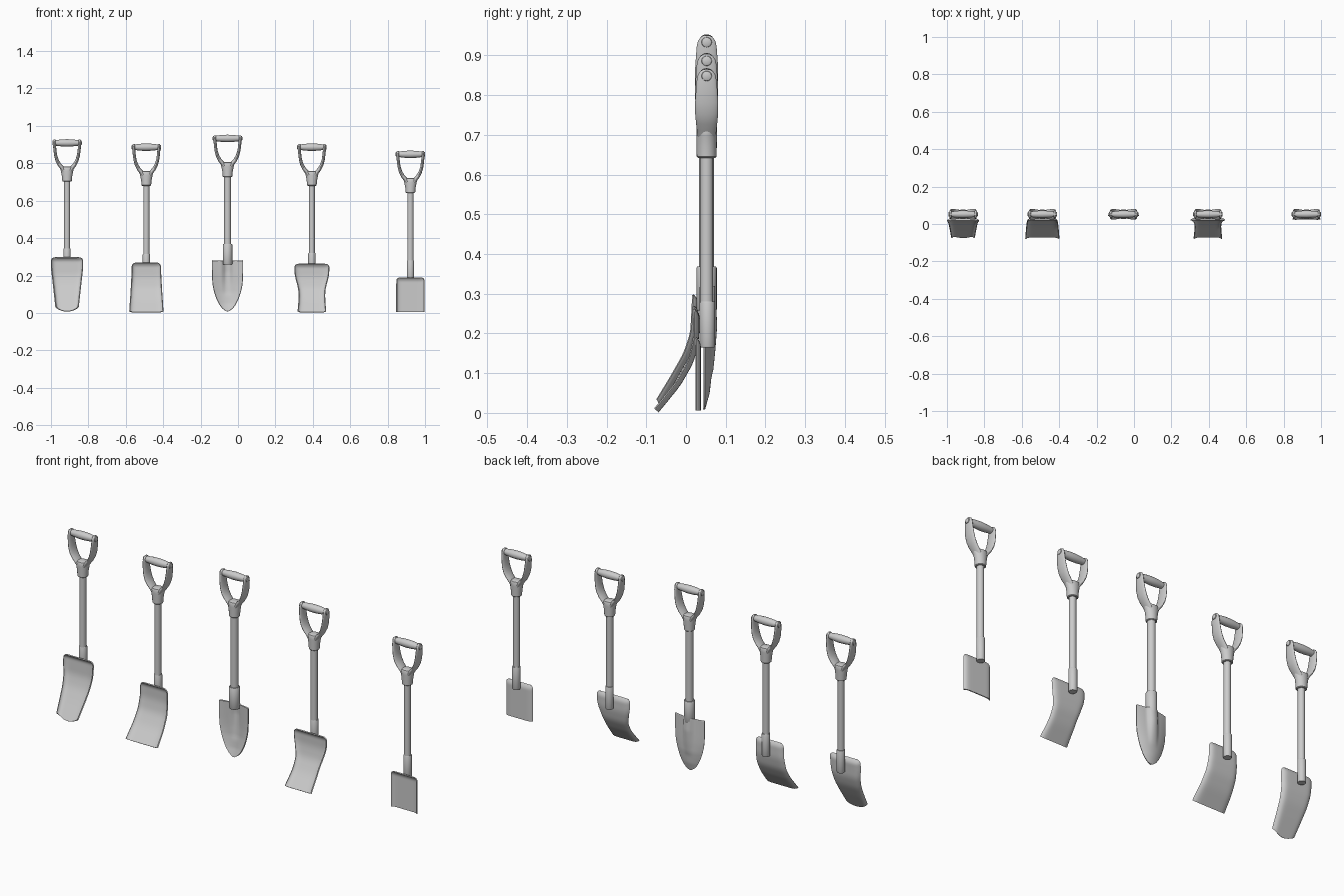
import bpy, bmesh, math
from mathutils import Vector

if "Cube" in bpy.data.objects:
    bpy.data.objects.remove(bpy.data.objects["Cube"])

SHAFT_Y = 0.052


def finish(name, bm, thickness=0.0):
    bmesh.ops.recalc_face_normals(bm, faces=bm.faces[:])
    me = bpy.data.meshes.new(name)
    bm.to_mesh(me)
    bm.free()
    ob = bpy.data.objects.new(name, me)
    bpy.context.collection.objects.link(ob)
    bpy.ops.object.select_all(action='DESELECT')
    ob.select_set(True)
    bpy.context.view_layer.objects.active = ob
    if thickness:
        mod = ob.modifiers.new("Thickness", 'SOLIDIFY')
        mod.thickness = thickness
        mod.offset = 0
        bpy.ops.object.modifier_apply(modifier=mod.name)
    bpy.ops.object.shade_smooth_by_angle(angle=math.radians(40))
    return ob


def loft(bm, rings, sides=24):
    """Skin elliptical rings given as (centre, half-axis a, half-axis b)."""
    loops = []
    for c, a, b in rings:
        c, a, b = Vector(c), Vector(a), Vector(b)
        loops.append([bm.verts.new(c + a * math.cos(2 * math.pi * i / sides)
                                   + b * math.sin(2 * math.pi * i / sides)) for i in range(sides)])
    for p, q in zip(loops, loops[1:]):
        for i in range(sides):
            j = (i + 1) % sides
            bm.faces.new((p[i], p[j], q[j], q[i]))
    bm.faces.new(loops[0])
    bm.faces.new(loops[-1])


def upright(name, x, y, profile):
    """Vertical turned part; profile entries are (z, half x, half y)."""
    bm = bmesh.new()
    loft(bm, [((x, y, z), (a, 0, 0), (0, b, 0)) for z, a, b in profile])
    return finish(name, bm)


def d_handle(label, x, z0):
    # collar gripping the shaft
    upright(label + "_handle_collar", x, SHAFT_Y, [(z0 + h, a, b) for h, a, b in (
        (0, .022, .022), (.003, .0255, .025), (.03, .028, .0255), (.055, .033, .026),
        (.07, .037, .026), (.077, .034, .023), (.08, .025, .017))])
    # two flattened arms: (offset, height, half thickness, half width)
    path = [(.016, .055, .011, .023), (.027, .073, .011, .025), (.041, .09, .010, .027),
            (.053, .112, .009, .029), (.061, .14, .008, .029), (.065, .17, .008, .027),
            (.067, .195, .008, .025), (.067, .209, .008, .022), (.067, .218, .0075, .016),
            (.067, .223, .005, .008)]
    bm = bmesh.new()
    for s in (-1, 1):
        rings = []
        for i, (px, pz, th, wd) in enumerate(path):
            a, b = path[max(i - 1, 0)], path[min(i + 1, len(path) - 1)]
            t = Vector((b[0] - a[0], 0, b[1] - a[1])).normalized()
            rings.append(((x + s * px, SHAFT_Y, z0 + pz), (s * t.z * th, 0, -t.x * th), (0, wd, 0)))
        loft(bm, rings)
    finish(label + "_handle_arms", bm)
    # barrel-shaped grip
    bm = bmesh.new()
    prof = [(-.079, .008), (-.077, .012), (-.07, .014), (-.055, .0155), (-.03, .0185), (0, .02)]
    prof += [(-h, r) for h, r in reversed(prof[:-1])]
    loft(bm, [((x + h, SHAFT_Y, z0 + .206), (0, r, 0), (0, 0, r)) for h, r in prof])
    finish(label + "_grip", bm)


def lerp(table, z):
    """Piecewise-linear lookup, extrapolated past the ends."""
    k = 0
    while k < len(table) - 2 and z > table[k + 1][0]:
        k += 1
    (z1, a), (z2, b) = table[k], table[k + 1]
    return a + (b - a) * (z - z1) / (z2 - z1)


def soft(table, z):
    return sum(lerp(table, z + d) for d in (-.015, -.0075, 0, .0075, .015)) / 5


def sheet(name, x, bottom, top, widths, surface, rise=0.0, corner=.02, thickness=.005):
    """Blade grid; surface(u, z, d) returns (y, dz), d = distance from the top edge."""
    rows, cols = 36, 28
    bm = bmesh.new()
    grid = []
    for r in range(rows + 1):
        t = (1 - math.cos(math.pi * r / rows)) / 2
        row = []
        for c in range(cols + 1):
            u = math.sin(math.pi / 2 * (2 * c / cols - 1))
            low = bottom + rise * u * u
            z = low + t * (top - low)
            d = top - z
            w = lerp(widths, z)
            if d < corner:
                w -= corner - math.sqrt(max(corner ** 2 - (corner - d) ** 2, 0))
            y, dz = surface(u, z, d)
            row.append(bm.verts.new((x + u * w, y, z + dz)))
        grid.append(row)
    for p, q in zip(grid, grid[1:]):
        for i in range(cols):
            bm.faces.new((p[i], p[i + 1], q[i + 1], q[i]))
    return finish(name, bm, thickness)


def tray(path, depth):
    """Curved floor with lips turned forward along the sides and top."""
    def surface(u, z, d):
        y = soft(path, z)
        t = Vector((soft(path, z + .002) - soft(path, z - .002), .004)).normalized()
        lip = 1 - (1 - abs(u) ** 9) * (1 - max(0, 1 - d / .025) ** 2)
        return y - t.y * lip * depth, t.x * lip * depth
    return surface


def spade_dish(u, z, d):
    """Dished round-point blade with a central socket groove."""
    floor = lerp([(.0, .043), (.05, .057), (.11, .064), (.16, .063), (.28, .057)], z)
    groove = .016 * min(1, max(0, (z - .09) / .13)) * math.exp(-(u / .28) ** 4)
    return .046 + (floor - .046) * (1 - u * u) + groove, 0


SCOOP = [(.0, -.073), (.07, -.016), (.13, .018), (.19, .031), (.27, .031)]
LONG_SCOOP = [(.008, -.073), (.085, -.026), (.145, .008), (.20, .026), (.295, .031)]
FLAT = [(0, .035), (.19, .035)]

# label, x, collar z, shaft radius, ferrule (bottom, top, radius)
SHOVELS = [
    ("tapered_shovel", -.914, .703, .0165, (.23, .345, .0195)),
    ("wide_shovel", -.49, .68, .0165, (.20, .315, .0195)),
    ("pointed_spade", -.056, .727, .019, (.258, .368, .0255)),
    ("waisted_shovel", .395, .68, .0165, (.205, .32, .0195)),
    ("square_spade", .922, .642, .0165, (.165, .28, .0195)),
]
for label, x, collar, r, (f0, f1, fr) in SHOVELS:
    upright(label + "_shaft", x, SHAFT_Y, [(f0 + .03, r, r), (collar + .03, r, r)])
    upright(label + "_ferrule", x, SHAFT_Y + (.002 if fr < .02 else 0), [
        (f0, fr * .93, fr * .93), (f0 + .003, fr, fr), (f1 - .003, fr, fr), (f1, fr * .93, fr * .93)])
    d_handle(label, x, collar)

# blades
sheet("tapered_blade", -.914, .008, .296, [(.008, .052), (.028, .061), (.1, .069), (.24, .084), (.296, .085)],
      tray(LONG_SCOOP, .014), rise=.018)
sheet("wide_blade", -.49, .003, .268, [(.0, .09), (.12, .082), (.22, .077), (.268, .076)],
      tray(SCOOP, .011))
sheet("pointed_blade", -.056, .009, .28, [(.009, .003), (.014, .014), (.025, .028), (.045, .043), (.075, .058),
      (.11, .07), (.15, .079), (.19, .082), (.28, .083)], spade_dish, corner=.004)
sheet("waisted_blade", .395, .003, .262, [(.0, .075), (.05, .0705), (.09, .069), (.12, .071), (.15, .077),
      (.18, .085), (.21, .0905), (.262, .093)], tray(SCOOP, .011))
sheet("square_blade", .922, .006, .189, [(.0, .074), (.189, .074)], tray(FLAT, .010), corner=.018)
